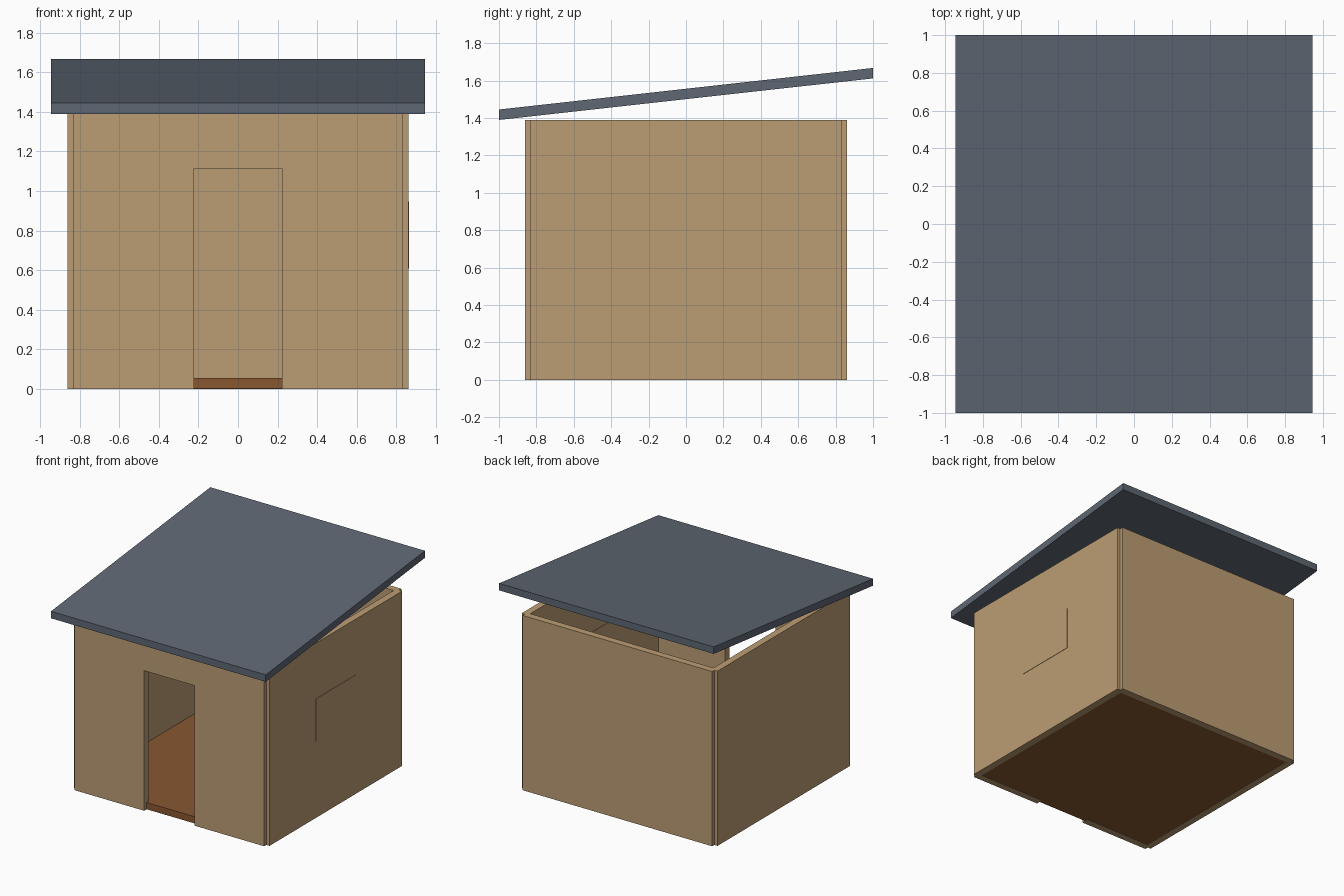
import bpy
import bmesh
from mathutils import Vector

default = bpy.data.objects.get("Cube")
if default:
    bpy.data.objects.remove(default, do_unlink=True)


def make_material(name, rgb):
    mat = bpy.data.materials.new(name)
    mat.use_nodes = True
    colour = (*rgb, 1.0)
    mat.diffuse_color = colour
    mat.node_tree.nodes["Principled BSDF"].inputs["Base Color"].default_value = colour
    return mat


TAN = make_material("tan_wall", (0.50, 0.34, 0.175))
SLATE = make_material("slate_roof", (0.113, 0.137, 0.172))
BROWN = make_material("brown_floor", (0.25, 0.097, 0.03))


def prism(name, outline, depth, mat):
    """Extrude a closed outline of 3D points along the depth vector."""
    bm = bmesh.new()
    face = bm.faces.new([bm.verts.new(p) for p in outline])
    new = bmesh.ops.extrude_face_region(bm, geom=[face])["geom"]
    verts = [g for g in new if isinstance(g, bmesh.types.BMVert)]
    bmesh.ops.translate(bm, verts=verts, vec=Vector(depth))
    bmesh.ops.recalc_face_normals(bm, faces=bm.faces)
    mesh = bpy.data.meshes.new(name)
    bm.to_mesh(mesh)
    bm.free()
    mesh.materials.append(mat)
    obj = bpy.data.objects.new(name, mesh)
    bpy.context.collection.objects.link(obj)
    return obj


def box(name, low, high, mat):
    (x0, y0, z0), (x1, y1, z1) = low, high
    base = [(x0, y0, z0), (x1, y0, z0), (x1, y1, z0), (x0, y1, z0)]
    return prism(name, base, (0, 0, z1 - z0), mat)


HALF = 0.833      # half the wall length, also the wall centreline
T = 0.0556        # wall, floor and roof thickness
OUT, IN = HALF + T / 2, HALF - T / 2
WALL_H = 1.389
DOOR_W, DOOR_H = 0.222, 1.113

# Floor slab, reaching under the middle of the walls
box("floor", (-HALF, -HALF, 0.002), (HALF, HALF, T), BROWN)

# Plain walls; their ends leave a small notch at each corner
box("back_wall", (-HALF, IN, 0), (HALF, OUT, WALL_H), TAN)
for side, name in ((-1, "right_wall"), (1, "left_wall")):
    x0, x1 = sorted((side * IN, side * OUT))
    box(name, (x0, -HALF, 0), (x1, HALF, WALL_H), TAN)

# Front wall with an open doorway
right_half = [(DOOR_W, DOOR_H), (DOOR_W, 0), (HALF, 0), (HALF, WALL_H)]
outline = right_half + [(-x, z) for x, z in reversed(right_half)]
prism("front_wall", [(x, -OUT, z) for x, z in outline], (0, T, 0), TAN)

# Window panel, just proud of the wall on both faces
box("window_panel", (IN - 0.003, -0.255, 0.61), (OUT + 0.003, 0.255, 0.947), TAN)

# Sloping roof with upright ends
ROOF_X, LOW, HIGH = 0.944, 1.39, 1.612
slope = [(-1, LOW), (1, HIGH), (1, HIGH + T), (-1, LOW + T)]
prism("roof", [(-ROOF_X, y, z) for y, z in slope], (2 * ROOF_X, 0, 0), SLATE)
